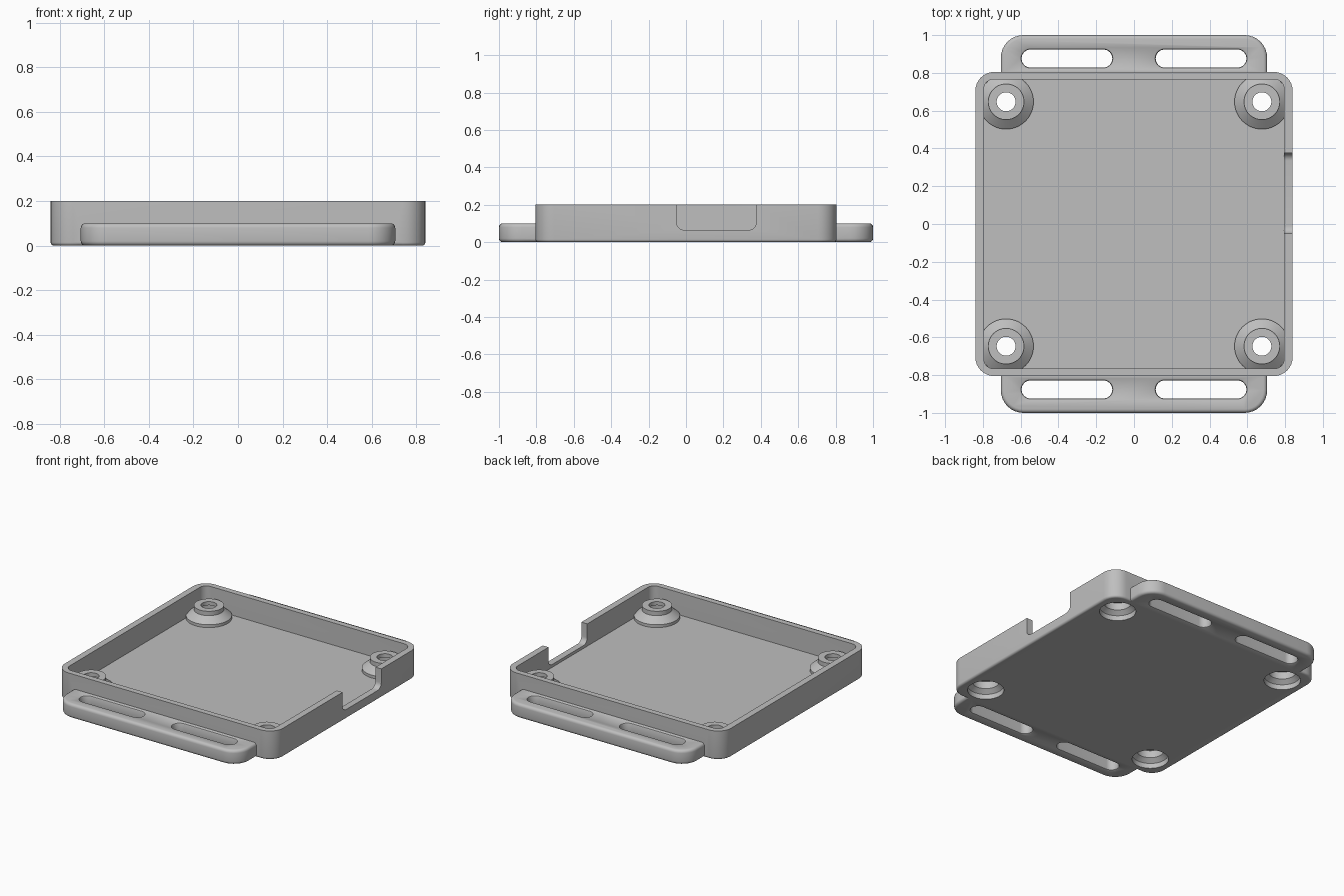
import bpy, bmesh, math
from mathutils import Matrix

if "Cube" in bpy.data.objects:
    bpy.data.objects.remove(bpy.data.objects["Cube"])

grey = bpy.data.materials.new("light_grey")
grey.diffuse_color = (0.52, 0.52, 0.52, 1)
grey.use_nodes = True
grey.node_tree.nodes["Principled BSDF"].inputs["Base Color"].default_value = grey.diffuse_color


def skin(name, rings):
    """Closed solid from stacked rings of points."""
    bm = bmesh.new()
    loops = [[bm.verts.new(p) for p in ring] for ring in rings]
    n = len(loops[0])
    for a, b in zip(loops, loops[1:]):
        for i in range(n):
            j = (i + 1) % n
            bm.faces.new((a[i], a[j], b[j], b[i]))
    bm.faces.new(loops[0][::-1])
    bm.faces.new(loops[-1])
    bmesh.ops.recalc_face_normals(bm, faces=bm.faces)
    me = bpy.data.meshes.new(name)
    bm.to_mesh(me)
    bm.free()
    me.materials.append(grey)
    ob = bpy.data.objects.new(name, me)
    bpy.context.collection.objects.link(ob)
    return ob


def rounded(w, d, r, cx=0, cy=0, seg=8):
    pts = []
    for k, (sx, sy) in enumerate([(1, 1), (-1, 1), (-1, -1), (1, -1)]):
        for i in range(seg + 1):
            a = (k + i / seg) * math.pi / 2
            pts.append((cx + sx * (w / 2 - r) + r * math.cos(a),
                        cy + sy * (d / 2 - r) + r * math.sin(a)))
    return pts


def slab(name, w, d, r, layers, cx=0, cy=0):
    """Rounded rectangle solid; layers are (inset, z)."""
    return skin(name, [[(x, y, z) for x, y in rounded(w - 2 * i, d - 2 * i, r - i, cx, cy)]
                       for i, z in layers])


def turned(name, profile, cx, cy, n=48):
    """Round solid; profile is (radius, z)."""
    return skin(name, [[(cx + r * math.cos(2 * math.pi * i / n),
                         cy + r * math.sin(2 * math.pi * i / n), z) for i in range(n)]
                       for r, z in profile])


def fillet(r, z, up, n=4):
    """Layers of a rounded edge ending (up) or starting (down) at height z."""
    out = []
    for i in range(n + 1):
        a = i / n * math.pi / 2
        out.append((r - r * math.cos(a), z - r + r * math.sin(a)) if up
                   else (r - r * math.sin(a), z + r - r * math.cos(a)))
    return out


def combine(body, tool, op):
    m = body.modifiers.new(op, 'BOOLEAN')
    m.operation, m.solver, m.object = op, 'EXACT', tool
    bpy.context.view_layer.objects.active = body
    bpy.ops.object.modifier_apply(modifier=m.name)
    bpy.data.objects.remove(tool)


# Tray shell, with the mounting flanges running out at front and back
tray = slab("mounting_tray", 1.68, 1.61, 0.1, fillet(0.015, 0, False) + [(0, 0.2)])
flange = slab("flange_plate", 1.41, 2.0, 0.12,
              fillet(0.02, 0, False) + fillet(0.02, 0.1, True))
combine(tray, flange, 'UNION')

# Inner cavity
combine(tray, slab("cavity", 1.59, 1.53, 0.05, [(0, 0.045), (0, 0.3)]), 'DIFFERENCE')

# Strap slots with softened rims
for sx in (-1, 1):
    for sy in (-1, 1):
        slot = slab("slot", 0.48, 0.095, 0.047,
                    [(-0.01, -0.02), (-0.01, 0), (-0.003, 0.004), (0, 0.011),
                     (0, 0.089), (-0.003, 0.096), (-0.01, 0.1), (-0.01, 0.12)],
                    sx * 0.355, sy * 0.876)
        combine(tray, slot, 'DIFFERENCE')

# Connector opening in the right wall
notch = skin("notch", [[(x, y, z) for y, z in rounded(0.425, 0.4, 0.04, 0.1625, 0.265)]
                       for x in (0.78, 0.9)])
combine(tray, notch, 'DIFFERENCE')

# Corner screw bosses, then their stepped bores
for sx in (-1, 1):
    for sy in (-1, 1):
        x, y = sx * 0.677, sy * 0.647
        boss = turned("boss", [(0.145, 0.02), (0.145, 0.065), (0.095, 0.105), (0.095, 0.135)], x, y)
        combine(tray, boss, 'UNION')
        bore = turned("bore", [(0.115, -0.05), (0.115, 0.035), (0.085, 0.06), (0.085, 0.11),
                               (0.05, 0.11), (0.05, 0.3)], x, y)
        combine(tray, bore, 'DIFFERENCE')

# Single colour, smooth curves with crisp edges
tray.data.materials.clear()
tray.data.materials.append(grey)
bpy.ops.object.select_all(action='DESELECT')
tray.select_set(True)
bpy.context.view_layer.objects.active = tray
bpy.ops.object.shade_smooth_by_angle(angle=math.radians(30))
